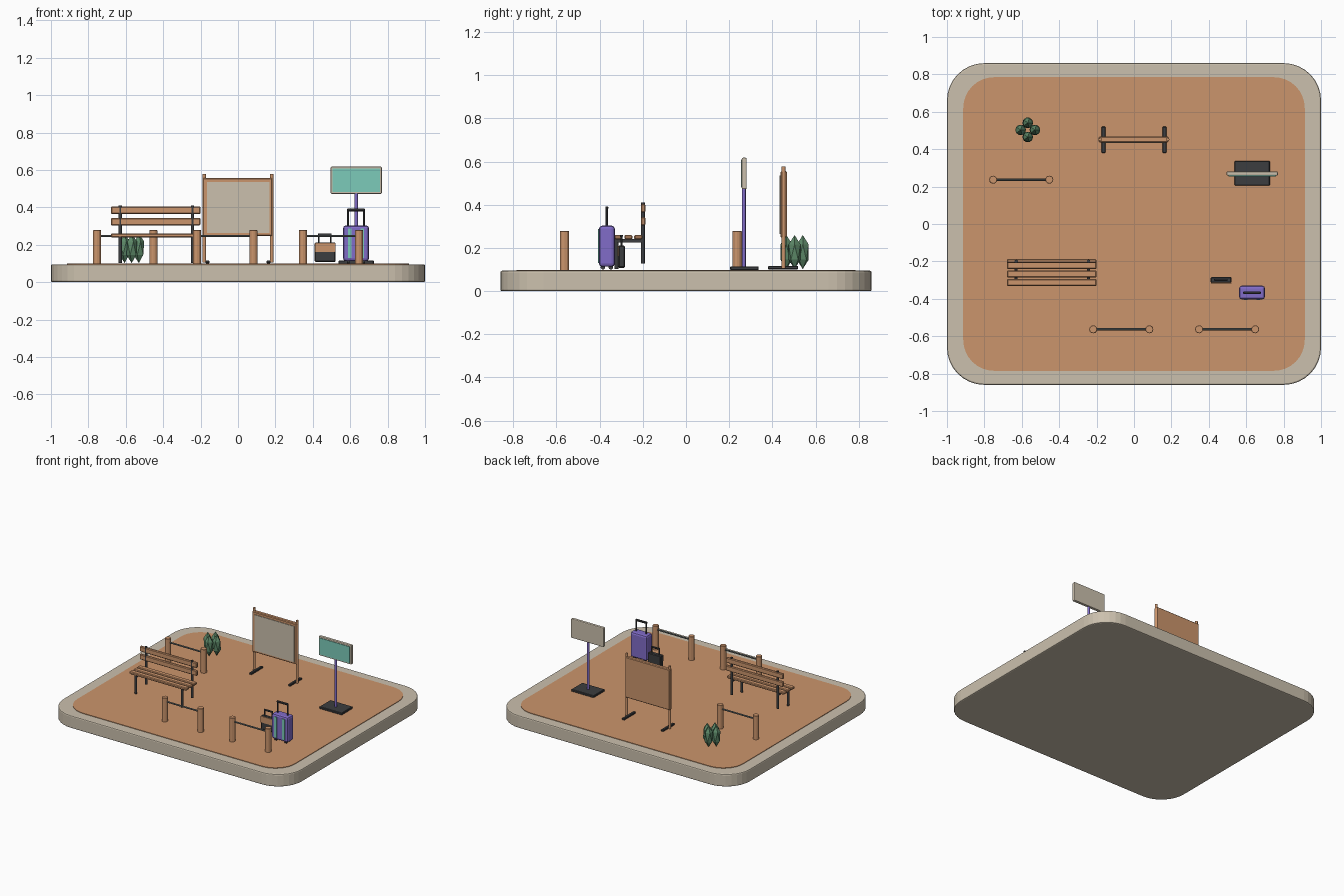
import bpy, bmesh, math
from mathutils import Vector

if "Cube" in bpy.data.objects:
    bpy.data.objects.remove(bpy.data.objects["Cube"])


def mat(name, r, g, b):
    m = bpy.data.materials.new(name)
    m.diffuse_color = (r, g, b, 1)
    m.use_nodes = True
    m.node_tree.nodes["Principled BSDF"].inputs["Base Color"].default_value = m.diffuse_color
    return m


STONE = mat("pale stone", 0.60, 0.53, 0.42)
CLAY = mat("warm clay", 0.60, 0.30, 0.15)
DARK = mat("dark grey", 0.045, 0.047, 0.05)
TEAL = mat("teal", 0.20, 0.60, 0.49)
PURPLE = mat("purple", 0.22, 0.15, 0.58)
GREEN = mat("leaf green", 0.11, 0.25, 0.14)
STEEL = mat("steel grey", 0.13, 0.15, 0.15)


def finish(bm, name, m, smooth=False):
    bmesh.ops.recalc_face_normals(bm, faces=bm.faces)
    me = bpy.data.meshes.new(name)
    bm.to_mesh(me)
    bm.free()
    ob = bpy.data.objects.new(name, me)
    bpy.context.collection.objects.link(ob)
    me.materials.append(m)
    if smooth:
        bpy.ops.object.select_all(action='DESELECT')
        ob.select_set(True)
        bpy.context.view_layer.objects.active = ob
        bpy.ops.object.shade_smooth_by_angle(angle=math.radians(40))
    return ob


def box(name, m, x, y, z, bevel=0.0, seg=1):
    """Box given by (min, max) pairs, with optional bevel."""
    bm = bmesh.new()
    bmesh.ops.create_cube(bm, size=1)
    for v in bm.verts:
        for i, (a, b) in enumerate((x, y, z)):
            v.co[i] = a if v.co[i] < 0 else b
    if bevel:
        bmesh.ops.bevel(bm, geom=bm.edges[:], offset=bevel, segments=seg,
                        profile=0.5, affect='EDGES')
    return finish(bm, name, m)


def rod(name, m, p, q, r, sides=10, bevel=0.0, smooth=True):
    """Cylinder between two points."""
    p, q = Vector(p), Vector(q)
    bm = bmesh.new()
    bmesh.ops.create_cone(bm, cap_ends=True, segments=sides, radius1=r, radius2=r,
                          depth=(q - p).length)
    if bevel:
        rims = [e for e in bm.edges if abs(e.verts[0].co.z - e.verts[1].co.z) < 1e-6]
        bmesh.ops.bevel(bm, geom=rims, offset=bevel, segments=1, affect='EDGES')
    rot = (q - p).to_track_quat('Z', 'Y').to_matrix()
    for v in bm.verts:
        v.co = rot @ v.co + (p + q) / 2
    return finish(bm, name, m, smooth)


def slab(name, m, hx, hy, r, z0, z1, bevel=0.0):
    """Rounded rectangle extruded upward."""
    bm = bmesh.new()
    pts = []
    for k, (sx, sy) in enumerate(((1, 1), (-1, 1), (-1, -1), (1, -1))):
        for i in range(9):
            a = math.radians(90 * k + 90 * i / 8)
            pts.append(bm.verts.new((sx * (hx - r) + r * math.cos(a),
                                     sy * (hy - r) + r * math.sin(a), z0)))
    f = bm.faces.new(pts)
    ext = bmesh.ops.extrude_face_region(bm, geom=[f])["geom"]
    for v in ext:
        if isinstance(v, bmesh.types.BMVert):
            v.co.z = z1
    if bevel:
        rims = [e for e in bm.edges if abs(e.verts[0].co.z - e.verts[1].co.z) < 1e-6]
        bmesh.ops.bevel(bm, geom=rims, offset=bevel, segments=2, profile=0.5, affect='EDGES')
    return finish(bm, name, m)


# platform
slab("platform", STONE, 1.0, 0.86, 0.2, 0, 0.095, 0.008)
slab("paving", CLAY, 0.913, 0.785, 0.165, 0.09, 0.099)

# bench
for i, y in enumerate((-0.221, -0.267, -0.313)):
    box(f"bench_seat_slat_{i}", CLAY, (-0.68, -0.2), (y - 0.019, y + 0.019), (0.24, 0.26), 0.005)
for i, z in enumerate((0.324, 0.384)):
    box(f"bench_back_slat_{i}", CLAY, (-0.68, -0.2), (-0.208, -0.188), (z - 0.02, z + 0.02), 0.005)
for i, x in enumerate((-0.63, -0.243)):
    rod(f"bench_back_post_{i}", DARK, (x, -0.2, 0.128), (x, -0.2, 0.411), 0.0095)
    rod(f"bench_front_leg_{i}", DARK, (x, -0.322, 0.103), (x, -0.322, 0.245), 0.0095)
    box(f"bench_side_bar_{i}", DARK, (x - 0.008, x + 0.008), (-0.322, -0.2), (0.226, 0.241))

# notice board
box("board_frame", CLAY, (-0.19, 0.185), (0.437, 0.467), (0.248, 0.556), 0.005)
box("board_panel", STONE, (-0.165, 0.168), (0.433, 0.44), (0.264, 0.535))
for i, s in enumerate((-1, 1)):
    rod(f"board_post_{i}", CLAY, (s * 0.18, 0.452, 0.105), (s * 0.18, 0.452, 0.578), 0.0095)
    box(f"board_foot_{i}", DARK, (s * 0.163 - 0.01, s * 0.163 + 0.01), (0.38, 0.52),
        (0.101, 0.116), 0.003)

# sign
box("sign_base", DARK, (0.538, 0.726), (0.205, 0.337), (0.098, 0.115), 0.003)
rod("sign_pole", PURPLE, (0.632, 0.268, 0.112), (0.632, 0.268, 0.5), 0.009, 12)
box("sign_frame", STONE, (0.495, 0.769), (0.258, 0.281), (0.472, 0.618), 0.006, 2)
box("sign_face", TEAL, (0.506, 0.758), (0.254, 0.262), (0.483, 0.607))

# suitcase
box("suitcase_body", PURPLE, (0.562, 0.7), (-0.403, -0.33), (0.113, 0.303), 0.014, 2)
for i, s in enumerate((-1, 1)):
    x = 0.631 + s * 0.033
    box(f"suitcase_stripe_{i}", TEAL, (x - 0.01, x + 0.01), (-0.407, -0.4), (0.13, 0.287))
    x = 0.631 + s * 0.042
    rod(f"suitcase_handle_rod_{i}", DARK, (x, -0.367, 0.298), (x, -0.367, 0.388), 0.005, 8)
    for j, y in enumerate((-0.385, -0.348)):
        rod(f"suitcase_wheel_{i}_{j}", DARK, (x - 0.007, y, 0.111), (x + 0.007, y, 0.111), 0.011, 10)
box("suitcase_handle_grip", DARK, (0.584, 0.678), (-0.374, -0.36), (0.379, 0.393), 0.003)

# small bag
box("bag_body", DARK, (0.41, 0.522), (-0.314, -0.283), (0.108, 0.212), 0.005)
box("bag_flap", CLAY, (0.412, 0.52), (-0.318, -0.312), (0.162, 0.209))
for i, x in enumerate((0.433, 0.497)):
    rod(f"bag_handle_rod_{i}", DARK, (x, -0.299, 0.208), (x, -0.299, 0.256), 0.004, 8)
box("bag_handle_grip", DARK, (0.429, 0.501), (-0.305, -0.293), (0.25, 0.261), 0.002)

# barriers: two bollards joined by a rail
for i, (x, y) in enumerate(((-0.603, 0.237), (-0.068, -0.563), (0.498, -0.563))):
    for j, s in enumerate((-1, 1)):
        rod(f"bollard_{i}_{j}", CLAY, (x + s * 0.15, y, 0.097), (x + s * 0.15, y, 0.279),
            0.0215, 12, 0.002, False)
    rod(f"barrier_rail_{i}", STEEL, (x - 0.15, y, 0.247), (x + 0.15, y, 0.247), 0.006, 8)

# shrub of four pointed leaves
for i in range(4):
    a = math.pi / 2 * i
    bm = bmesh.new()
    bmesh.ops.create_icosphere(bm, subdivisions=1, radius=1)
    for v in bm.verts:
        v.co = Vector((-0.568 + 0.038 * math.cos(a) + v.co.x * 0.032,
                       0.503 + 0.038 * math.sin(a) + v.co.y * 0.032,
                       0.181 + v.co.z * 0.079))
    finish(bm, f"shrub_leaf_{i}", GREEN)
